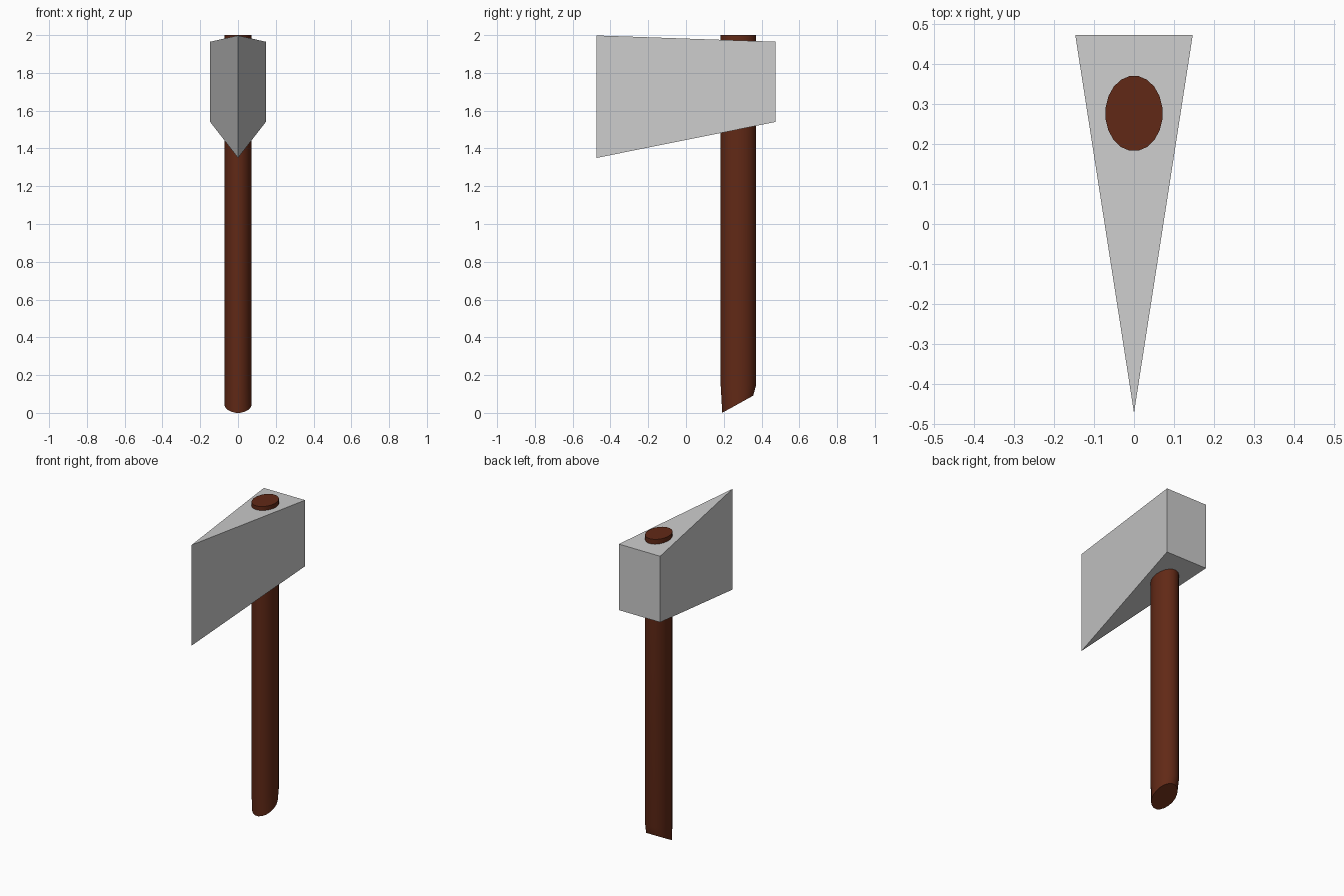
import bpy, math
from math import radians

if "Cube" in bpy.data.objects:
    bpy.data.objects.remove(bpy.data.objects["Cube"])


def make_object(name, verts, faces, color=None):
    mesh = bpy.data.meshes.new(name)
    mesh.from_pydata(verts, [], faces)
    mesh.update()
    obj = bpy.data.objects.new(name, mesh)
    bpy.context.collection.objects.link(obj)
    if color:
        mat = bpy.data.materials.new(name + "_material")
        mat.diffuse_color = color
        mat.use_nodes = True
        mat.node_tree.nodes["Principled BSDF"].inputs["Base Color"].default_value = mat.diffuse_color
        mesh.materials.append(mat)
    return obj


# Wedge-shaped axe head: rectangular poll tapering to a taller cutting edge
w, y = 0.147, 0.473
make_object("axe_head",
            [(-w, y, 1.54), (w, y, 1.54), (w, y, 1.965), (-w, y, 1.965),
             (0, -y, 1.35), (0, -y, 1.998)],
            [(0, 3, 2, 1), (1, 2, 5, 4), (3, 0, 4, 5), (2, 3, 5), (0, 1, 4)])

# Oval handle with a slanted, slightly narrowed foot
SIDES, CY, RX, RY = 20, 0.277, 0.072, 0.0945
# each ring: mid height, depth radius, slope rise per half depth
rings = [(0.046, 0.083, 0.046), (0.145, RY, 0.0), (2.0, RY, 0.0)]
verts = []
for z, ry, rise in rings:
    for i in range(SIDES):
        a = 2 * math.pi * (i + 0.5) / SIDES
        verts.append((RX * math.cos(a), CY - 0.003 * (rise > 0) + ry * math.sin(a),
                      z + rise * math.sin(a)))
faces = [tuple(reversed(range(SIDES))), tuple(range(2 * SIDES, 3 * SIDES))]
for r in range(len(rings) - 1):
    for i in range(SIDES):
        j = (i + 1) % SIDES
        b = r * SIDES
        faces.append((b + i, b + j, b + SIDES + j, b + SIDES + i))
handle = make_object("handle", verts, faces, (0.12, 0.022, 0.008, 1))

bpy.ops.object.select_all(action='DESELECT')
handle.select_set(True)
bpy.context.view_layer.objects.active = handle
bpy.ops.object.shade_smooth_by_angle(angle=radians(30))
